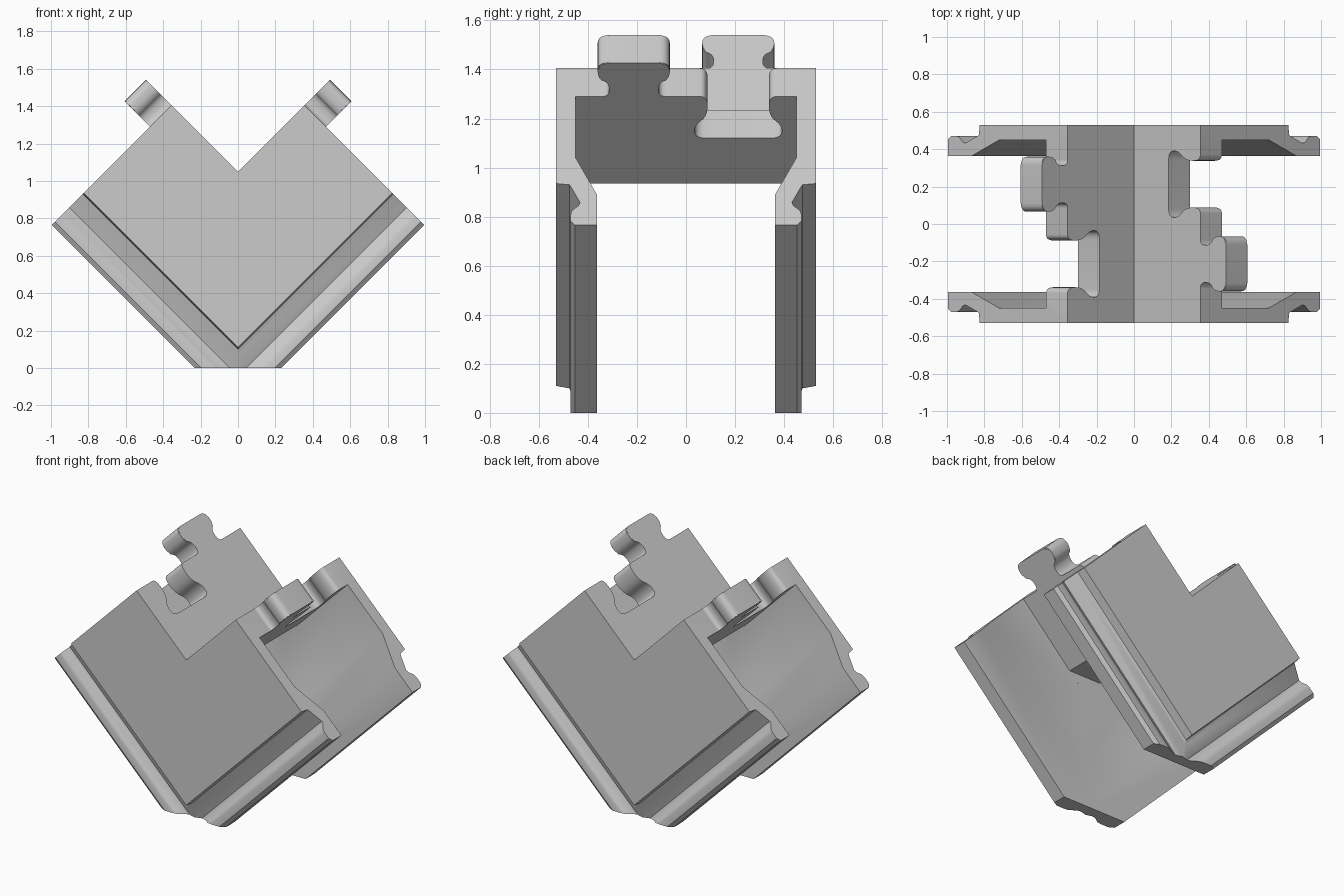
import bpy, bmesh
from math import radians, pi
from mathutils import Vector, Matrix

old = bpy.data.objects.get("Cube")
if old:
    bpy.data.objects.remove(old, do_unlink=True)

grey = bpy.data.materials.new("light grey")
grey.use_nodes = True
grey.diffuse_color = (0.6, 0.6, 0.6, 1)
grey.node_tree.nodes["Principled BSDF"].inputs["Base Color"].default_value = (0.6, 0.6, 0.6, 1)

END_X, TOP_Z, DROP = 0.355, 1.405, 0.115


def make(name, bm):
    bmesh.ops.recalc_face_normals(bm, faces=bm.faces)
    mesh = bpy.data.meshes.new(name)
    bm.to_mesh(mesh)
    bm.free()
    mesh.materials.append(grey)
    obj = bpy.data.objects.new(name, mesh)
    bpy.context.collection.objects.link(obj)
    return obj


def activate(obj):
    bpy.ops.object.select_all(action='DESELECT')
    obj.select_set(True)
    bpy.context.view_layer.objects.active = obj


def smooth(obj):
    activate(obj)
    bpy.ops.object.shade_smooth_by_angle(angle=radians(32))


def rounded(points, radius, steps=5):
    """Round every inner corner of an open outline."""
    out = [Vector(points[0])]
    for a, b, c in zip(points, points[1:], points[2:]):
        a, b, c = Vector(a), Vector(b), Vector(c)
        p = b + (a - b).normalized() * min(radius, (a - b).length * 0.48)
        q = b + (c - b).normalized() * min(radius, (c - b).length * 0.48)
        for i in range(steps + 1):
            t = i / steps
            out.append(p * (1 - t) ** 2 + b * 2 * t * (1 - t) + q * t * t)
    out.append(Vector(points[-1]))
    return out


def key_prism(half, centre, t0, t1, tip_bevel=0):
    """Jigsaw outline (half width, reach) through the sloping web."""
    side = rounded(half, 0.045)
    outline = [(centre + w, a) for w, a in side] + [(centre - w, a) for w, a in reversed(side)]
    bm = bmesh.new()
    layers = [[bm.verts.new((END_X + a + DROP * t, y, TOP_Z + a - DROP * t))
               for y, a in outline] for t in (t0, t1)]
    caps = [bm.faces.new(layer) for layer in layers]
    for i in range(len(outline)):
        j = (i + 1) % len(outline)
        bm.faces.new((layers[0][i], layers[0][j], layers[1][j], layers[1][i]))
    if tip_bevel:
        far = END_X + TOP_Z + 0.14
        edges = [e for cap in caps for e in cap.edges
                 if all(v.co.x + v.co.z > far for v in e.verts)]
        bmesh.ops.bevel(bm, geom=edges, offset=tip_bevel, segments=2,
                        affect='EDGES', clamp_overlap=True)
    return bm


# Channel section with grooved lower flanges, swept around the mitred corner
half = [(0.53, 1.405), (0.53, 0.935), (0.475, 0.93), (0.465, 0.915), (0.432, 0.858),
        (0.438, 0.845), (0.465, 0.825), (0.47, 0.81), (0.47, 0.782), (0.452, 0.765),
        (0.363, 0.765), (0.363, 0.89), (0.45, 1.04), (0.45, 1.29)]
section = half + [(-y, z) for y, z in reversed(half)]
bm = bmesh.new()
rings = []
for side in (-1, 0, 1):
    ring = []
    for y, z in section:
        x = END_X + TOP_Z - z
        ring.append(bm.verts.new((side * x, y, z if side else z - x)))
    rings.append(ring)
for r, s in zip(rings, rings[1:]):
    for i in range(len(section)):
        j = (i + 1) % len(section)
        bm.faces.new((r[i], r[j], s[j], s[i]))
bm.faces.new(rings[0])
bm.faces.new(rings[2])

# Flat cut across the bottom corner
cut = bmesh.ops.bisect_plane(bm, geom=bm.verts[:] + bm.edges[:] + bm.faces[:],
                             plane_co=(0, 0, 0), plane_no=(0, 0, 1), clear_inner=True)
rim = [e for e in cut["geom_cut"] if isinstance(e, bmesh.types.BMEdge)]
bmesh.ops.holes_fill(bm, edges=rim, sides=0)
body = make("corner_channel", bm)

# Sockets in both arm ends and the flat under the web corner
socket = [(0.21, 0.06), (0.19, 0), (0.125, 0), (0.125, -0.08),
          (0.18, -0.12), (0.175, -0.17), (0, -0.17)]
cutters = []
for turn in (0, pi):
    cutter_bm = key_prism(socket, 0.213, -0.15, 1.15)
    bmesh.ops.transform(cutter_bm, matrix=Matrix.Rotation(turn, 4, 'Z'), verts=cutter_bm.verts)
    bmesh.ops.remove_doubles(cutter_bm, verts=cutter_bm.verts, dist=1e-5)
    cutters.append(make("socket_cutter", cutter_bm))
box = bmesh.new()
bmesh.ops.create_cube(box, size=1, matrix=Matrix.Translation((0, 0, 0.835))
                      @ Matrix.Diagonal((0.3, 0.8998, 0.2, 1)))
cutters.append(make("corner_cutter", box))
for cutter in cutters:
    cutter.hide_render = True
    activate(body)
    mod = body.modifiers.new("cut", 'BOOLEAN')
    mod.operation = 'DIFFERENCE'
    mod.solver = 'EXACT'
    mod.object = cutter
    bpy.ops.object.modifier_apply(modifier=mod.name)
    bpy.data.objects.remove(cutter, do_unlink=True)
smooth(body)

# Interlocking knobs, one on each arm end
knob = [(0.16, 0), (0.1, 0.0), (0.1, 0.055), (0.147, 0.07), (0.147, 0.136), (0, 0.136)]
for name, turn in (("left_knob", 0), ("right_knob", pi)):
    knob_bm = key_prism(knob, -0.213, 0, 1, tip_bevel=0.03)
    bmesh.ops.transform(knob_bm, matrix=Matrix.Rotation(turn, 4, 'Z'), verts=knob_bm.verts)
    bmesh.ops.remove_doubles(knob_bm, verts=knob_bm.verts, dist=1e-5)
    smooth(make(name, knob_bm))
